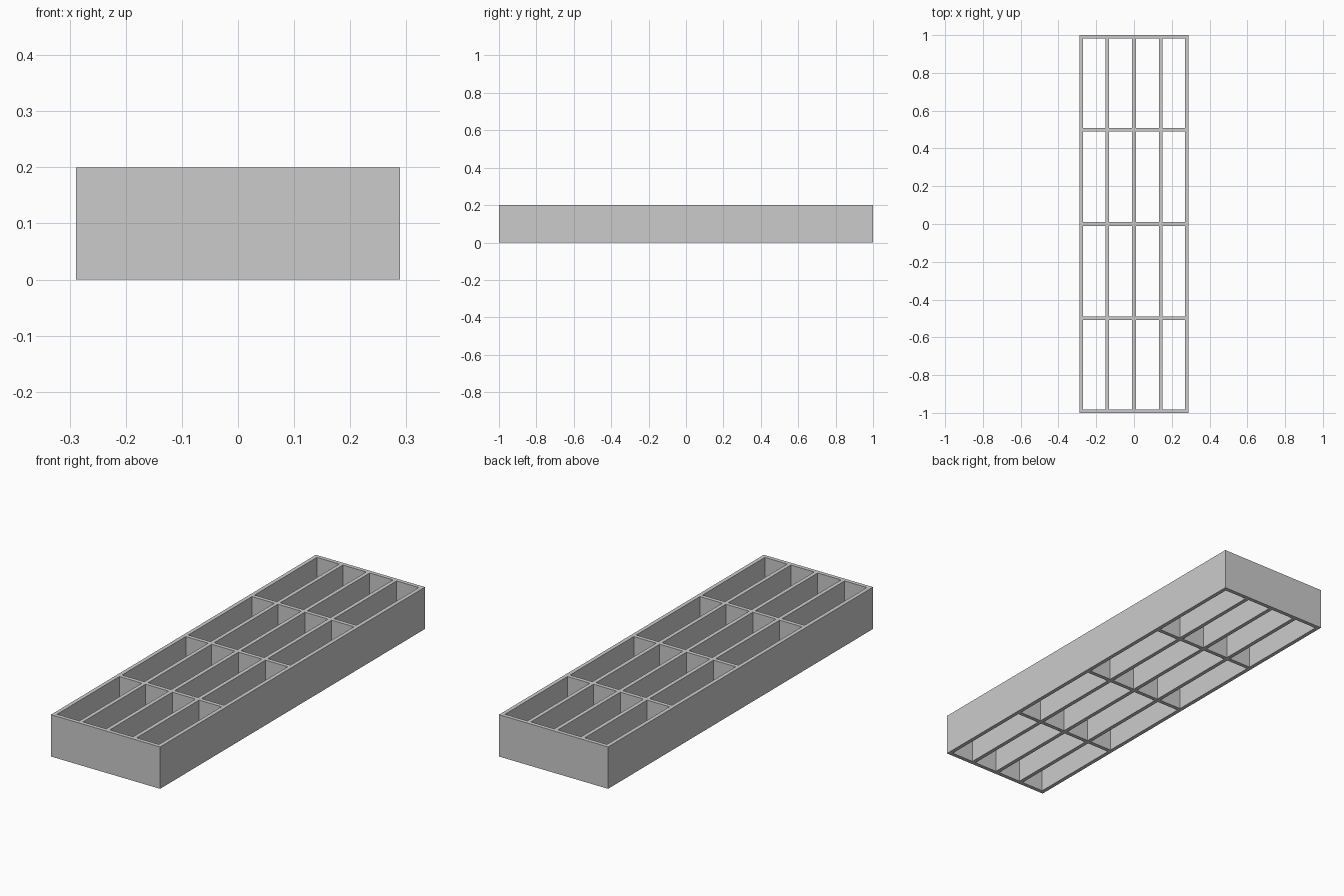
import bpy, bmesh, math

if "Cube" in bpy.data.objects:
    bpy.data.objects.remove(bpy.data.objects["Cube"])

W, L, H, T = 0.577, 2.0, 0.2, 0.019   # overall size and wall thickness


def wall_edges(size, inner):
    """Sorted edge positions of the two outer walls and the inner dividers."""
    h = size / 2
    edges = [-h, -h + T]
    for c in inner:
        edges += [c - T / 2, c + T / 2]
    return edges + [h - T, h]


xs = wall_edges(W, [-0.142, 0, 0.142])
ys = wall_edges(L, [-0.5, 0, 0.5])

# Flat lattice: every cell is a wall unless it lies in a gap on both axes
bm = bmesh.new()
grid = [[bm.verts.new((x, y, 0)) for y in ys] for x in xs]
for i in range(len(xs) - 1):
    for j in range(len(ys) - 1):
        if i % 2 == 0 or j % 2 == 0:
            bm.faces.new((grid[i][j], grid[i + 1][j], grid[i + 1][j + 1], grid[i][j + 1]))

# Raise the lattice into open compartments
ext = bmesh.ops.extrude_face_region(bm, geom=bm.faces[:])
top = [g for g in ext["geom"] if isinstance(g, bmesh.types.BMVert)]
bmesh.ops.translate(bm, verts=top, vec=(0, 0, H))
bmesh.ops.recalc_face_normals(bm, faces=bm.faces[:])

# Merge the collinear strips on the outer walls
outer = [f for f in bm.faces if abs(f.normal.z) < 0.5 and
         (all(abs(abs(v.co.x) - W / 2) < 1e-5 for v in f.verts) or
          all(abs(abs(v.co.y) - L / 2) < 1e-5 for v in f.verts))]
inner_edges = {e for f in outer for e in f.edges
               if all(n in outer for n in e.link_faces) and e.calc_face_angle(0) < 0.01}
bmesh.ops.dissolve_edges(bm, edges=list(inner_edges), use_verts=False)

mesh = bpy.data.meshes.new("compartment_frame")
bm.to_mesh(mesh)
bm.free()
frame = bpy.data.objects.new("compartment_frame", mesh)
bpy.context.collection.objects.link(frame)
